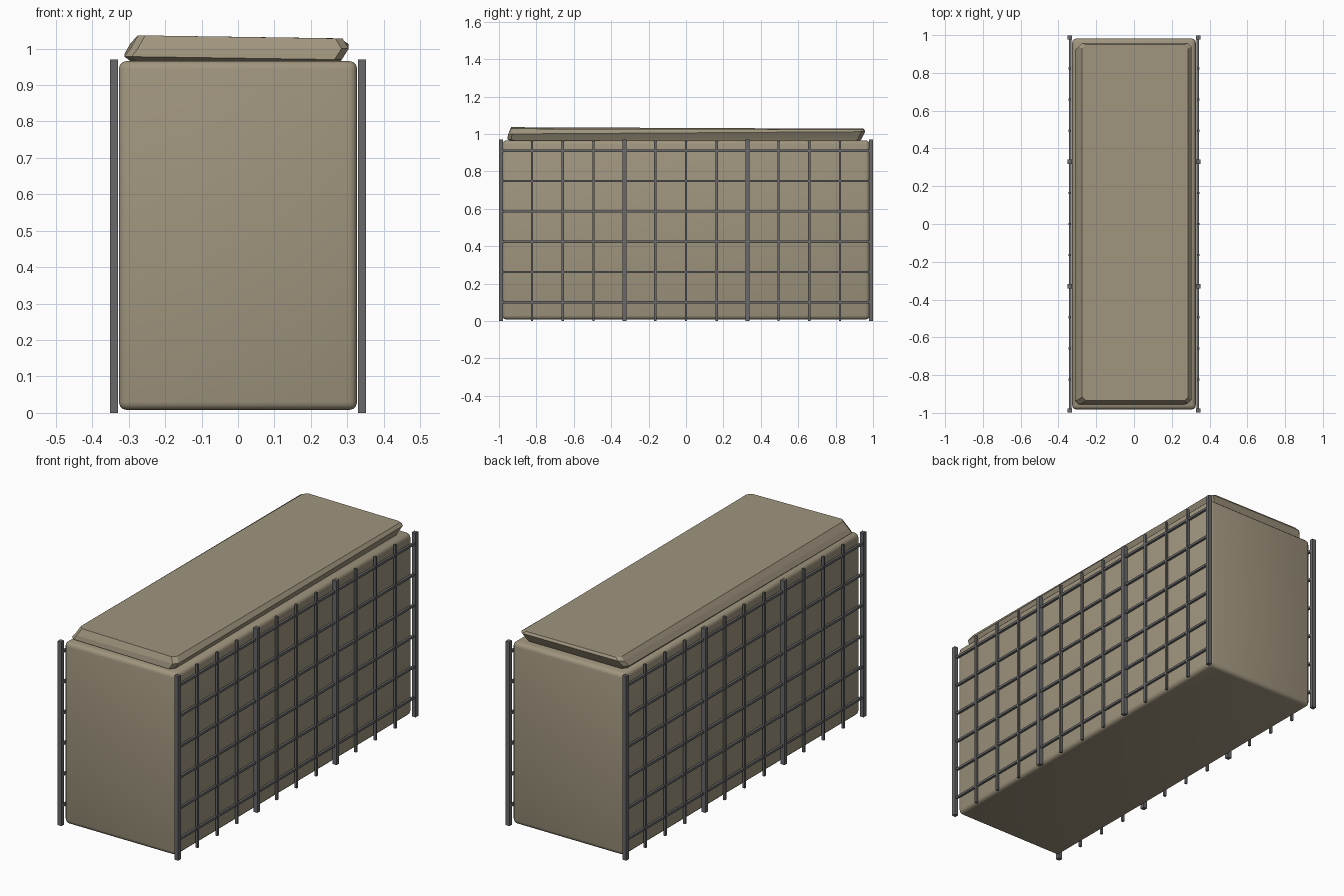
import bpy, bmesh
from mathutils import Vector

cube = bpy.data.objects.get("Cube")
if cube:
    bpy.data.objects.remove(cube, do_unlink=True)


def material(name, rgb):
    m = bpy.data.materials.new(name)
    m.use_nodes = True
    m.diffuse_color = (*rgb, 1)
    m.node_tree.nodes["Principled BSDF"].inputs["Base Color"].default_value = (*rgb, 1)
    return m


SAND = material("sand fabric", (0.35, 0.30, 0.21))
STEEL = material("dark steel", (0.14, 0.14, 0.145))


def finish(name, bm, mat):
    bmesh.ops.recalc_face_normals(bm, faces=bm.faces)
    mesh = bpy.data.meshes.new(name)
    bm.to_mesh(mesh)
    bm.free()
    mesh.materials.append(mat)
    ob = bpy.data.objects.new(name, mesh)
    bpy.context.collection.objects.link(ob)
    return ob


def box(name, low, high, mat):
    low, high = Vector(low), Vector(high)
    bm = bmesh.new()
    bmesh.ops.create_cube(bm, size=1)
    for v in bm.verts:
        v.co = (low + high) / 2 + v.co * (high - low)
    return finish(name, bm, mat)


# Rounded fabric body
body = box("fabric_body", (-0.327, -0.982, 0.008), (0.327, 0.982, 0.966), SAND)
bevel = body.modifiers.new("rounded edges", "BEVEL")
bevel.width = 0.022
bevel.segments = 3
body.data.shade_smooth()

# Uneven earth fill heaped on top: stacked rings, each listed as
# x range, y range and the height of its four corners
rings = [
    ((-0.29, 0.28), (-0.93, 0.93), (0.962, 0.962, 0.962, 0.962)),
    ((-0.312, 0.285), (-0.955, 0.94), (0.978, 0.97, 0.975, 0.985)),
    ((-0.295, 0.304), (-0.95, 0.958), (1.0, 1.0, 1.012, 1.015)),
    ((-0.275, 0.287), (-0.935, 0.95), (1.036, 1.028, 1.024, 1.028)),
]
bm = bmesh.new()
layers = []
for (x0, x1), (y0, y1), heights in rings:
    corners = []
    # each corner is clipped into two points
    for x, y, dx, dy, z in zip((x0, x1, x1, x0), (y0, y0, y1, y1),
                               (1, -1, -1, 1), (1, 1, -1, -1), heights):
        pair = [(x, y + dy * 0.02, z), (x + dx * 0.02, y, z)]
        corners += pair if dx * dy > 0 else pair[::-1]
    layers.append([bm.verts.new(c) for c in corners])
for lower, upper in zip(layers, layers[1:]):
    for i in range(len(lower)):
        j = (i + 1) % len(lower)
        bm.faces.new((lower[i], lower[j], upper[j], upper[i]))
bm.faces.new(layers[0])
bm.faces.new(layers[-1])
finish("top_fill", bm, SAND)

# Steel mesh panels on both long sides
for side, s in (("left", 1), ("right", -1)):
    def bar(name, x, half, y0, y1, z0, z1):
        box(f"{side}_{name}", (s * x - half, y0, z0), (s * x + half, y1, z1), STEEL)

    for k in range(13):
        y = (k - 6) * 0.1647
        if k % 4 == 0:
            bar("post", 0.34, 0.011, y - 0.011, y + 0.011, 0, 0.97)
        else:
            bar("upright_wire", 0.34, 0.006, y - 0.006, y + 0.006, 0, 0.966)
    for k in range(6):
        z = 0.1 + k * 0.162
        bar("cross_wire", 0.337, 0.006, -0.99, 0.99, z - 0.006, z + 0.006)
